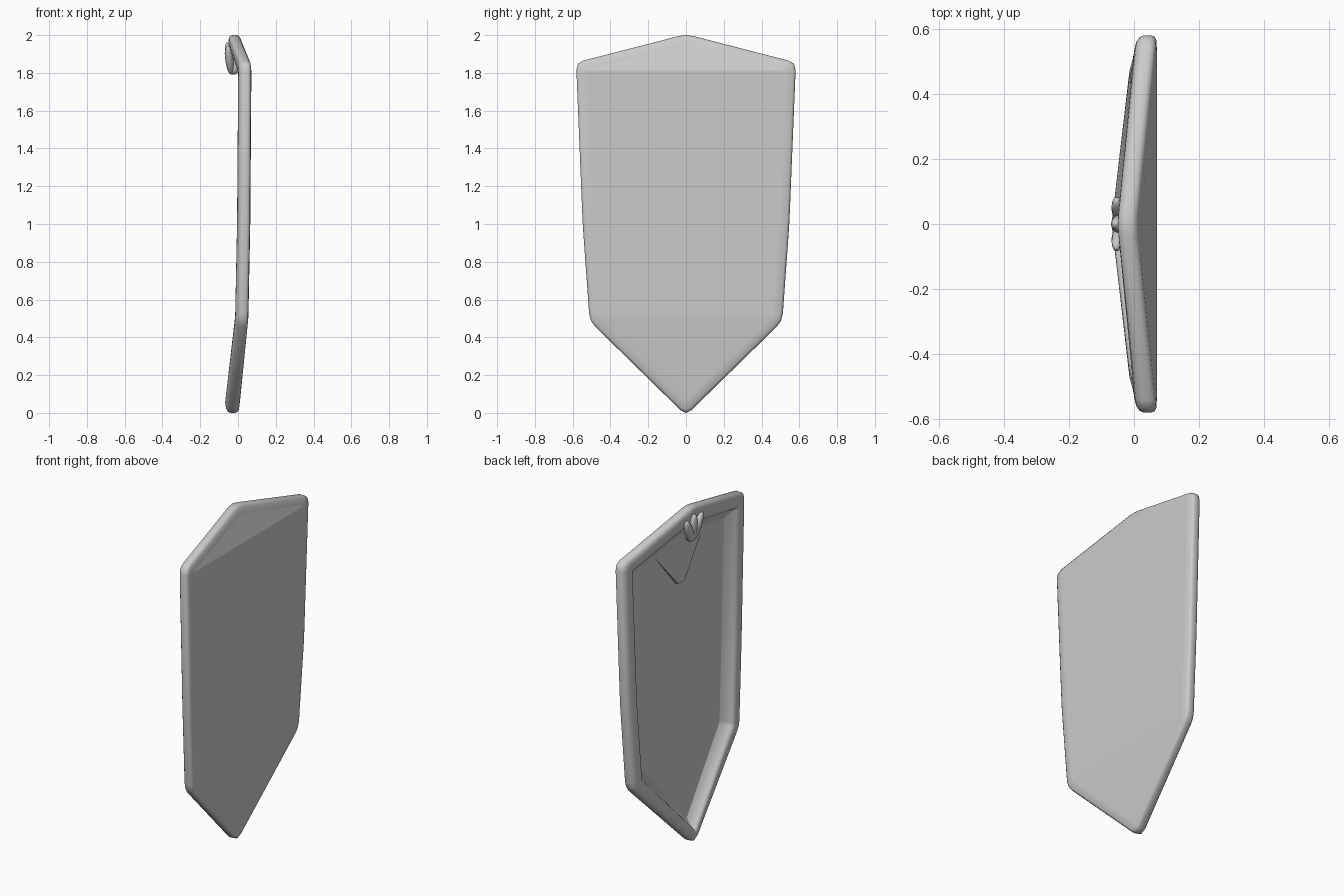
import bpy, bmesh, math
from mathutils import Vector, Matrix

if "Cube" in bpy.data.objects:
    bpy.data.objects.remove(bpy.data.objects["Cube"])

grey = bpy.data.materials.new("light grey")
grey.diffuse_color = (0.6, 0.6, 0.6, 1)
grey.use_nodes = True
grey.node_tree.nodes["Principled BSDF"].inputs["Base Color"].default_value = grey.diffuse_color


def make_object(name, bm):
    bmesh.ops.recalc_face_normals(bm, faces=bm.faces)
    mesh = bpy.data.meshes.new(name)
    bm.to_mesh(mesh)
    bm.free()
    mesh.materials.append(grey)
    ob = bpy.data.objects.new(name, mesh)
    bpy.context.collection.objects.link(ob)
    return ob


# Shield outline as (front x, y, z), apex to tip, then mirrored
half = [(0.008, 0, 2.005), (0.071, 0.582, 1.855), (0.065, 0.547, 1.0),
        (0.055, 0.51, 0.485), (0.004, 0, -0.014)]
outline = [Vector(p) for p in half]
outline += [Vector((p[0], -p[1], p[2])) for p in half[3:0:-1]]
N = len(outline)
slope = {0: 0.25, 4: 0.12}      # apex and tip move forward as they move inward
widen = {0: 1.25, 4: 0.7}       # rim is wider at the apex, narrower at the tip
deepen = {4: 1.12}              # rim is slightly deeper at the tip


def ring(inset, depth):
    """Outline moved inward and back, each corner rounded with three points."""
    pts = []
    for i, p in enumerate(outline):
        a, b = outline[i - 1], outline[(i + 1) % N]
        d1, d2 = (Vector((v.y, v.z)).normalized() for v in (p - a, b - p))
        n1, n2 = Vector((d1.y, -d1.x)), Vector((d2.y, -d2.x))
        w = inset * (widen.get(i, 1) if inset > 0.06 else 1)
        m = (n1 + n2) * (w / (1 + n1.dot(n2)))
        x = p.x - depth * deepen.get(i, 1) + slope.get(i, 0) * w
        pts.append(Vector((x, p.y + m.x, p.z + m.y)))
    r = max(0.04 - inset * 0.4, 0.008)
    out = []
    for i, p in enumerate(pts):
        a = p + (pts[i - 1] - p).normalized() * r
        b = p + (pts[(i + 1) % N] - p).normalized() * r
        out += [a, (a + 2 * p + b) / 4, b]
    return out


# Shield body: rim cross-section rings from the front panel to the back recess
section = [(0.05, 0), (0.014, 0.002), (0.004, 0.008), (0, 0.018), (0, 0.04),
           (0.005, 0.053), (0.018, 0.063), (0.04, 0.069), (0.062, 0.07),
           (0.08, 0.066), (0.088, 0.056), (0.11, 0.034), (0.145, 0.018)]
bm = bmesh.new()
rings = [[bm.verts.new(p) for p in ring(*s)] for s in section]
M = 3 * N
for r0, r1 in zip(rings, rings[1:]):
    for i in range(M):
        j = (i + 1) % M
        bm.faces.new((r0[i], r0[j], r1[j], r1[i])).smooth = True
# Front and back panels, folded along the upper and lower creases
tr, lr, ll, tl = 4, 10, 16, 22
for r in (rings[0], rings[-1]):
    bm.faces.new(r[tl:] + r[:tr + 1])
    bm.faces.new(r[tr:8] + r[19:tl + 1])
    bm.faces.new(r[7:lr + 1] + r[ll:20])
    bm.faces.new(r[lr:ll + 1])
make_object("shield_body", bm)

# Triangular flap on the inside, below the top rim
bm = bmesh.new()
base = [bm.verts.new((0.05, y, z)) for y, z in
        ((-0.22, 1.75), (0.22, 1.75), (0.03, 1.53), (-0.03, 1.53))]
tip = [bm.verts.new((0.03, y, 1.53)) for y in (0.03, -0.03)]
for f in ((0, 1, 2, 3), (0, 1, 4, 5), (1, 2, 4), (0, 5, 3), (2, 3, 5, 4)):
    bm.faces.new([(base + tip)[k] for k in f])
make_object("inner_flap", bm)

# Fan-shaped ornament of three petals and a knob on the back of the top rim
bm = bmesh.new()
foot = Matrix.Translation((-0.036, 0, 1.79))
for ang in (-26, 0, 26):
    turn = Matrix.Rotation(math.radians(ang), 4, 'X')
    lean = Matrix.Rotation(math.radians(-7), 4, 'Y')
    shape = Matrix.Translation((0, 0, 0.088)) @ Matrix.Diagonal((0.022, 0.028, 0.085, 1))
    bmesh.ops.create_uvsphere(bm, u_segments=14, v_segments=10, radius=1,
                              matrix=foot @ lean @ turn @ shape)
bmesh.ops.create_uvsphere(bm, u_segments=14, v_segments=10, radius=1,
                          matrix=foot @ Matrix.Translation((0.012, 0, 0.035))
                          @ Matrix.Diagonal((0.03, 0.03, 0.035, 1)))
for f in bm.faces:
    f.smooth = True
make_object("rim_ornament", bm)
